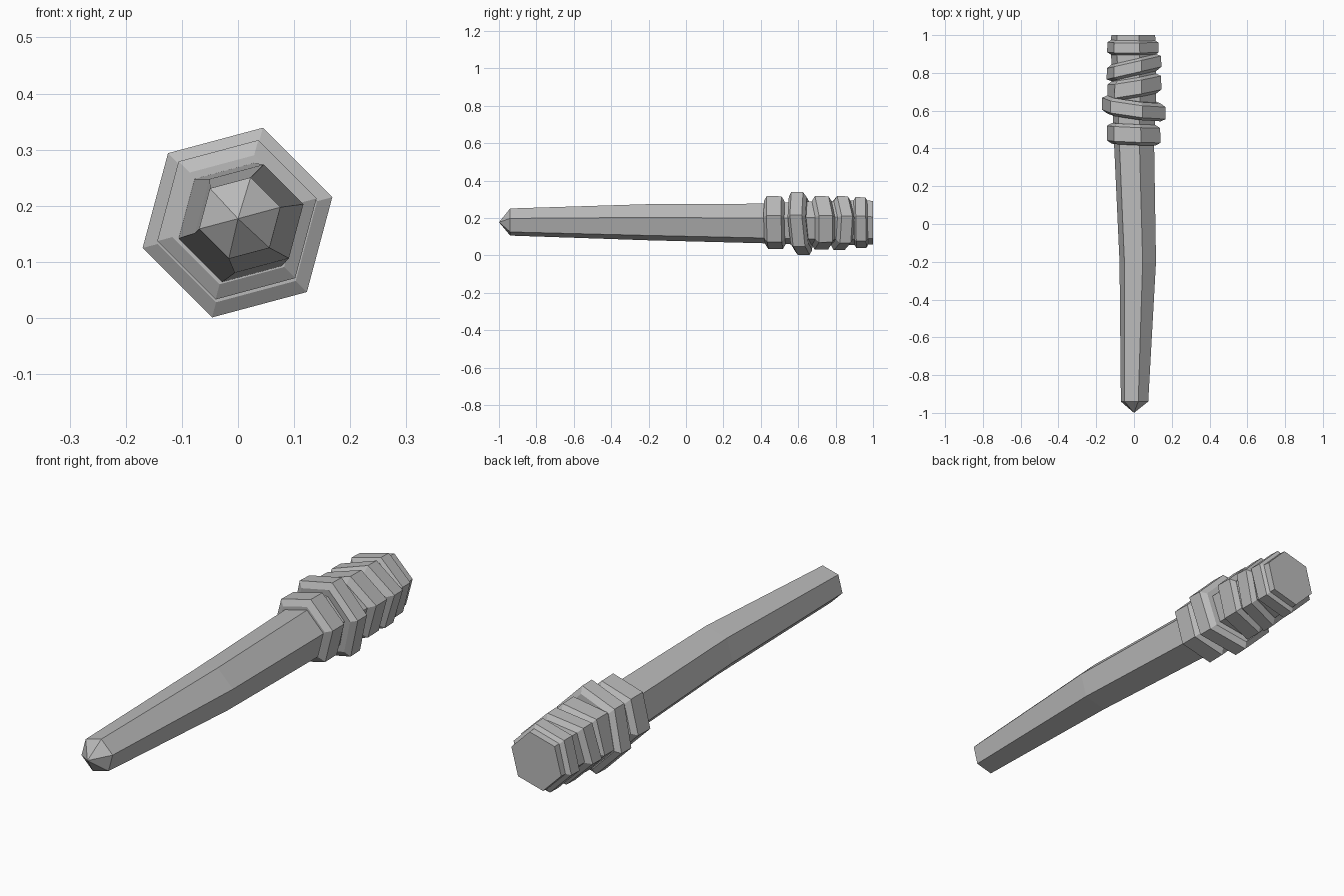
import bpy, bmesh
from math import sin, cos, radians

cube = bpy.data.objects.get("Cube")
if cube:
    bpy.data.objects.remove(cube, do_unlink=True)

grey = bpy.data.materials.new("grey")
grey.use_nodes = True
COLOUR = (0.5, 0.5, 0.5, 1)
grey.diffuse_color = COLOUR
grey.node_tree.nodes["Principled BSDF"].inputs["Base Color"].default_value = COLOUR


def hex_loft(name, sections, tilt_x=0, tilt_z=0):
    """Loft six-sided sections (y, centre x, centre z, radius) along y; zero radius is a point."""
    bm = bmesh.new()
    loops = []
    for y, cx, cz, r in sections:
        count = 6 if r else 1
        loop = []
        for i in range(count):
            a = radians(15 + 60 * i)
            dx, dz = r * cos(a), r * sin(a)
            loop.append(bm.verts.new((cx + dx, y + tilt_x * dx + tilt_z * dz, cz + dz)))
        loops.append(loop)
    for a, b in zip(loops, loops[1:]):
        for i in range(6):
            j = (i + 1) % 6
            if len(a) == 1:
                bm.faces.new((a[0], b[i], b[j]))
            else:
                bm.faces.new((a[i], a[j], b[j], b[i]))
    for loop in (loops[0], loops[-1]):
        if len(loop) == 6:
            bm.faces.new(loop)
    bmesh.ops.recalc_face_normals(bm, faces=bm.faces)
    mesh = bpy.data.meshes.new(name)
    bm.to_mesh(mesh)
    bm.free()
    mesh.materials.append(grey)
    obj = bpy.data.objects.new(name, mesh)
    bpy.context.collection.objects.link(obj)
    return obj


# Slightly bowed shaft with a pointed tip
hex_loft("shaft", [(-1, 0.0, 0.177, 0), (-0.94, 0.003, 0.178, 0.075),
                   (-0.2, 0.02, 0.177, 0.1), (0.44, 0.0, 0.17, 0.11)])

# Handle core, ending in a flat butt
hex_loft("handle_core", [(0.43, 0, 0.17, 0.11), (0.7, 0, 0.172, 0.122),
                         (0.97, -0.004, 0.175, 0.122), (1.0, -0.004, 0.175, 0.12)])

# Chamfered grip bands: middle y, width, centre x, centre z, radius, tilts
BANDS = [
    ("front_band", 0.475, 0.11, -0.002, 0.175, 0.147, -0.04, -0.02),
    ("guard_band", 0.612, 0.095, -0.001, 0.17, 0.175, -0.13, -0.07),
    ("lower_wrap", 0.725, 0.105, 0.002, 0.174, 0.148, 0.17, -0.04),
    ("upper_wrap", 0.828, 0.09, 0.0, 0.172, 0.15, 0.23, 0.0),
    ("butt_band", 0.935, 0.085, -0.006, 0.175, 0.141, 0.0, -0.02),
]
for name, y, width, cx, cz, r, tilt_x, tilt_z in BANDS:
    h = width / 2
    inner = r - 0.028
    hex_loft(name, [(y - h, cx, cz, inner), (y - h + 0.016, cx, cz, r),
                    (y + h - 0.016, cx, cz, r * 0.99), (y + h, cx, cz, inner)],
             tilt_x, tilt_z)
